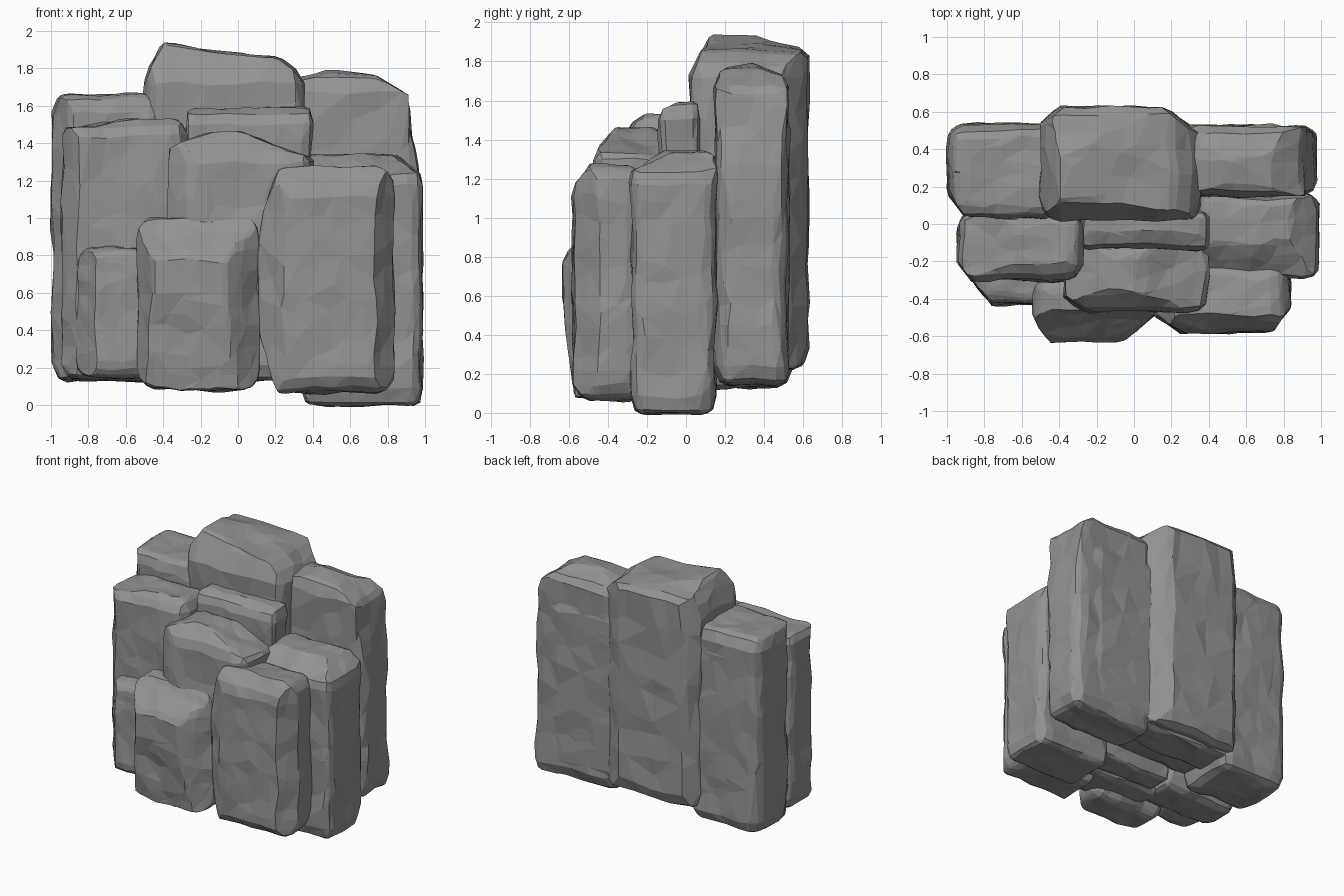
import bpy
import bmesh
from mathutils import Vector, noise

if "Cube" in bpy.data.objects:
    bpy.data.objects.remove(bpy.data.objects["Cube"])

stone = bpy.data.materials.new("grey stone")
stone.use_nodes = True
grey = (0.29, 0.29, 0.29, 1)
stone.diffuse_color = grey
stone.node_tree.nodes["Principled BSDF"].inputs["Base Color"].default_value = grey


def boulder(name, xs, ys, zs, radius=0.1, chops=(), rough=0.019):
    """Rounded block worn by noise; each chop is (point, normal) of a flattened side."""
    lo, hi = (Vector(c) for c in zip(xs, ys, zs))
    size, mid = hi - lo, (lo + hi) / 2
    bm = bmesh.new()
    bmesh.ops.create_cube(bm, size=1)
    bmesh.ops.subdivide_edges(bm, edges=bm.edges, cuts=15, use_grid_fill=True)
    for v in bm.verts:
        p = mid + Vector(a * b for a, b in zip(v.co, size))
        # round the corners by pushing out from a smaller inner box
        r = [min(radius, s * 0.45) for s in size]
        core = Vector(min(max(p[i], lo[i] + r[i]), hi[i] - r[i]) for i in range(3))
        way = Vector((p[i] - core[i]) / r[i] for i in range(3))
        if way.length > 0:
            way *= max(abs(c) for c in way) / way.length
        p = core + Vector(way[i] * r[i] for i in range(3))
        for point, normal in chops:
            n = Vector(normal).normalized()
            p -= n * max(0, (p - Vector(point)).dot(n))
        p += rough * noise.noise_vector(p * 4.5 + mid * 3)
        p += rough * 0.4 * noise.noise_vector(p * 11)
        v.co = p
    mesh = bpy.data.meshes.new(name)
    bmesh.ops.recalc_face_normals(bm, faces=bm.faces)
    bm.to_mesh(mesh)
    bm.free()
    mesh.materials.append(stone)
    obj = bpy.data.objects.new(name, mesh)
    bpy.context.collection.objects.link(obj)
    # thin out to broad irregular facets
    facets = obj.modifiers.new("facets", "DECIMATE")
    facets.ratio = 0.2


# Tall back row, with a core that closes the gaps between its blocks
boulder("back_core", (-0.88, 0.85), (0.22, 0.525), (0.2, 1.55), 0.06)
boulder("back_right_boulder", (-0.99, -0.4), (0.03, 0.53), (0.13, 1.66), 0.09,
        [((-0.94, 0.1, 0), (-1, -0.7, 0))])
boulder("back_centre_boulder", (-0.5, 0.36), (0.02, 0.625), (0.23, 1.93), 0.1,
        [((-0.36, 0, 1.925), (0.13, 0, 1)), ((0.2, 0, 1.865), (0.8, 0, 1)),
         ((-0.44, 0, 1.87), (-1, 0, 0.6)), ((0, 0.1, 1.88), (0, -1, 0.5)),
         ((0, 0.4, 1.92), (0, 0.3, 1)), ((0.16, 0.62, 0), (0.7, 1, 0)),
         ((-0.42, 0.61, 0), (-1, 1, 0))])
boulder("back_left_boulder", (0.24, 0.97), (0.15, 0.52), (0.14, 1.78), 0.09,
        [((0.78, 0, 1.74), (0.7, 0, 1)), ((0.45, 0, 1.77), (-0.25, 0, 1)),
         ((0, 0.35, 1.78), (0, 0.4, 1)), ((0.95, 0, 1.3), (1, 0, 0.12))])

# Middle row
boulder("middle_right_boulder", (-0.94, -0.27), (-0.3, 0.06), (0.13, 1.525), 0.09,
        [((0, -0.24, 1.5), (0, -0.6, 1)), ((-0.86, -0.3, 0), (-1, -0.8, 0)),
         ((-0.6, 0, 1.52), (-0.13, 0, 1))])
boulder("middle_slab", (-0.28, 0.39), (-0.14, 0.08), (0.14, 1.59), 0.05,
        [((0, -0.06, 1.58), (0, -0.5, 1))])
boulder("middle_boulder", (-0.37, 0.4), (-0.465, -0.1), (0.13, 1.46), 0.08,
        [((0, -0.38, 1.43), (0, -1, 0.9)), ((0.1, 0, 1.43), (0.4, 0, 1)),
         ((-0.2, 0, 1.44), (-0.4, 0, 1)), ((-0.26, -0.46, 0), (-0.7, -1, 0))])
boulder("middle_left_boulder", (0.34, 0.985), (-0.28, 0.155), (0.0, 1.34), 0.07,
        [((0.86, 0, 1.32), (0.8, 0, 1)), ((0, -0.13, 1.32), (0, -0.7, 1))])

# Front row
boulder("front_right_block", (-0.86, -0.46), (-0.43, -0.2), (0.15, 0.84), 0.08,
        [((-0.78, -0.4, 0), (-1, -0.8, 0))])
boulder("front_centre_boulder", (-0.535, 0.11), (-0.63, -0.28), (0.085, 1.0), 0.1,
        [((-0.06, -0.62, 0), (0.8, -1, 0)), ((0, -0.62, 0.79), (0, -1, 0.8)),
         ((0, -0.61, 0.45), (0, -1, -0.12)), ((-0.47, -0.61, 0), (-1, -0.5, 0))])
boulder("front_left_boulder", (0.11, 0.83), (-0.58, -0.2), (0.065, 1.27), 0.11,
        [((0.24, -0.57, 0), (-0.6, -1, 0)), ((0.74, -0.57, 0), (1, -0.7, 0)),
         ((0.15, 0, 1.1), (-1, 0, 0.4)), ((0, -0.54, 1.2), (0, -1, 0.8)),
         ((0.15, 0, 0.25), (-1, 0, -0.35))])
